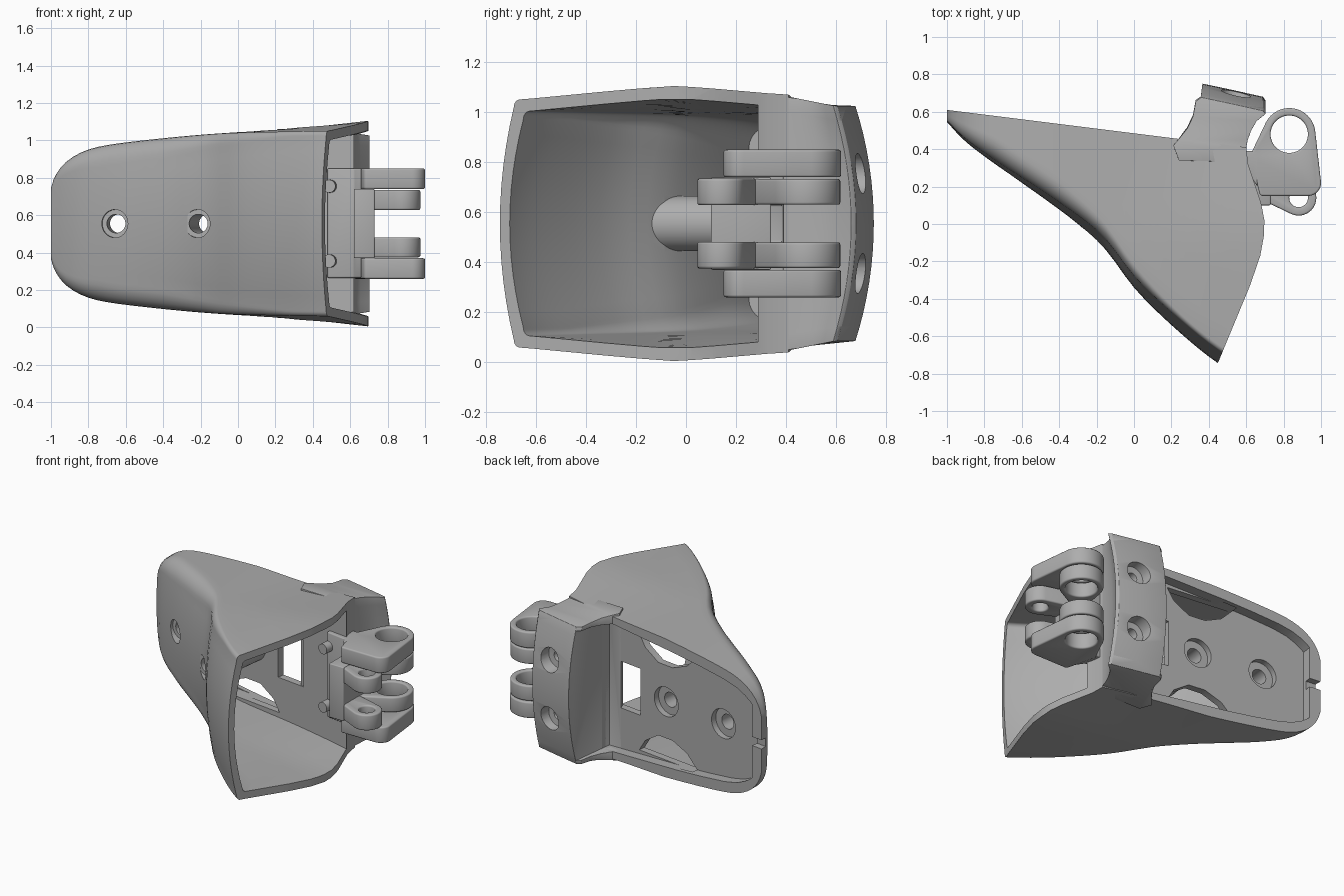
import bpy, bmesh, math
from mathutils import Matrix, Vector
from mathutils.geometry import convex_hull_2d

if "Cube" in bpy.data.objects:
    bpy.data.objects.remove(bpy.data.objects["Cube"])

grey = bpy.data.materials.new("plain grey")
grey.use_nodes = True
grey.diffuse_color = (0.42, 0.42, 0.42, 1)
grey.node_tree.nodes["Principled BSDF"].inputs["Base Color"].default_value = grey.diffuse_color

MID = 0.555                      # height of the symmetry plane
# Frame of the slanted back plane: along, up, outward
BACK = Matrix(((0.992, 0, 0.124, 0), (-0.124, 0, 0.992, 0.485), (0, 1, 0, MID), (0, 0, 0, 1)))


def loft(name, rings, matrix=Matrix()):
    """Closed solid through rings of equal point count."""
    bm = bmesh.new()
    rows = [[bm.verts.new(matrix @ Vector(p)) for p in ring] for ring in rings]
    n = len(rows[0])
    for a, b in zip(rows, rows[1:]):
        for i in range(n):
            j = (i + 1) % n
            bm.faces.new((a[i], a[j], b[j], b[i]))
    bm.faces.new(rows[0])
    bm.faces.new(rows[-1])
    bmesh.ops.recalc_face_normals(bm, faces=bm.faces)
    mesh = bpy.data.meshes.new(name)
    bm.to_mesh(mesh)
    bm.free()
    mesh.materials.append(grey)
    ob = bpy.data.objects.new(name, mesh)
    bpy.context.scene.collection.objects.link(ob)
    return ob


def prism(name, pts, lo, hi, matrix=Matrix()):
    return loft(name, [[(a, b, c) for a, b in pts] for c in (lo, hi)], matrix)


def disc(x, y, r, n=40):
    return [(x + r * math.cos(math.tau * i / n), y + r * math.sin(math.tau * i / n)) for i in range(n)]


def hull(*circles):
    pts = [p for c in circles for p in disc(*c)]
    return [pts[i] for i in convex_hull_2d([Vector(p) for p in pts])]


def box(a0, a1, b0, b1):
    return [(a0, b0), (a1, b0), (a1, b1), (a0, b1)]


def bake(ob):
    bpy.context.view_layer.update()
    mesh = bpy.data.meshes.new_from_object(ob.evaluated_get(bpy.context.evaluated_depsgraph_get()))
    ob.modifiers.clear()
    ob.data = mesh


def boolean(ob, cutters, op='DIFFERENCE', keep=False):
    for c in cutters:
        m = ob.modifiers.new("cut", 'BOOLEAN')
        m.operation, m.object, m.solver = op, c, 'EXACT'
        bake(ob)
        if not keep:
            bpy.data.objects.remove(c)


def finish(ob, bevel=0):
    if bevel:
        m = ob.modifiers.new("bevel", 'BEVEL')
        m.width, m.segments, m.limit_method = bevel, 3, 'ANGLE'
        m.angle_limit = math.radians(40)
        bake(ob)
    bpy.ops.object.select_all(action='DESELECT')
    ob.select_set(True)
    bpy.context.view_layer.objects.active = ob
    bpy.ops.object.shade_smooth_by_angle(angle=math.radians(32))


def curve(table, x):
    """Smooth interpolation of a short table of points."""
    n = len(table)

    def slope(i):
        a, b = table[max(i - 1, 0)], table[min(i + 1, n - 1)]
        return (b[1] - a[1]) / (b[0] - a[0])
    i = max(k for k in range(n - 1) if table[k][0] <= x or k == 0)
    (x0, y0), (x1, y1) = table[i], table[i + 1]
    w = x1 - x0
    t = (x - x0) / w
    return (y0 * (1 + 2 * t) * (1 - t) ** 2 + w * slope(i) * t * (1 - t) ** 2
            + y1 * t * t * (3 - 2 * t) + w * slope(i + 1) * t * t * (t - 1))


FRONT = [(-1, .545), (-.9, .44), (-.7, .29), (-.5, .15), (-.3, .0), (-.15, -.14),
         (0, -.34), (.2, -.54), (.45, -.745), (.8, -.95)]
HALF = [(-1, .19), (-.98, .25), (-.93, .32), (-.85, .375), (-.75, .41), (-.55, .44),
        (-.2, .475), (.2, .503), (.7, .55), (.8, .56)]


def section(x, t=0, inset=0):
    """Cross-section of the body: flat back, drafted sides, bulged front."""
    h, f, b = curve(HALF, x) - t, curve(FRONT, x) + t, 0.485 - 0.125 * x - inset
    depth = b - f
    bulge = 0.08 * min(1, depth / 0.6)
    r = min(max(0.03, 0.11 - 0.12 * (x + 0.4)) if x > -0.4 else 0.11, 0.45 * depth)
    front = lambda z: f + bulge * (z / h) ** 2
    yc = front(h - r) + r
    side = [(b + (yc - b) * k / 8, h) for k in range(8)]
    arc = [(yc - r * math.sin(a), h - r + r * math.cos(a)) for a in (math.pi / 12 * k for k in range(7))]
    face = [(front(z), z) for z in ((h - r) * k / 6 for k in range(5, 0, -1))]
    half = side + arc + face
    ring = half + [(f, 0)] + [(y, -z) for y, z in reversed(half)]
    fade = 0.055 * min(1, max(0, (x + 0.2) / 0.7))
    return [(x, y, MID + z * (1 - fade * abs(y + 0.05) / h)) for y, z in ring]


# Body shell with its curved open mouth
ends = [-1, -.995, -.985, -.97, -.95, -.92, -.88, -.84]
shell = loft("body_shell", [section(x) for x in ends + [-.8 + .05 * i for i in range(33)]])
mouth = prism("mouth_trim", [(-1.1, -1), (.34, -1), (.45, -.74), (.62, -.33), (.675, -.17), (.695, -.06),
                             (.697, .02), (.68, .11), (.64, .23), (.61, .32), (.6, .41), (.6, .9),
                             (-1.1, .9)], -.2, 1.4)
boolean(shell, [mouth], 'INTERSECT')

# Hollow inside, leaving the screw bosses standing
screws = [(-.626, -.315), (-.146, -.61)]
cavity = loft("cavity", [section(-.55 + .05 * i, .05, .12) for i in range(28)])
boolean(cavity, [prism("boss", disc(u, 0, .11), -1.2, .2, BACK) for u, d in screws])
boolean(shell, [cavity])

# Back recess, floor window, side slots, end notch
xs = [-.93, -.91, -.87, -.8, -.7, -.5, -.3, 0, .33]
upper = [(x, curve(HALF, x) - .07) for x in xs]
recess = prism("recess", upper + [(x, -z) for x, z in reversed(upper)], -.07, .5, BACK)
boolean(shell, [recess], keep=True)
cuts = [prism("window", box(.07, .28, -.16, .16), -.2, 0, BACK),
        prism("notch", box(-1.1, -.9, -.03, .03), -.045, .1, BACK)]
for s in (1, -1):
    slot = [(-.42, .4), (-.32, .3), (-.2, .25), (-.08, .25), (.03, .32), (.08, .4)]
    cuts.append(prism("slot", [(a, s * b) for a, b in slot], -.14, -.03, BACK))
# Screw holes with counterbores on both sides
for u, d in screws:
    cuts += [prism("bore", disc(u, 0, .05), -1.3, .2, BACK),
             prism("front_bore", disc(u, 0, .075), d - .25, d + .07, BACK),
             prism("back_bore", disc(u, 0, .1), -.11, .1, BACK)]
boolean(shell, cuts)
finish(shell)

# Mounting bridge: concave sides, bulged outer face
outline = [(.24, .34), (.21, .42), (.24, .47), (.285, .55), (.315, .64), (.33, .73), (.36, .752),
           (.53, .716), (.69, .68), (.703, .66), (.655, .605), (.625, .53), (.608, .46), (.598, .4), (.595, .33)]
rings = []
for k in range(17):
    s = k / 8 - 1
    w = [min(1, max(0, (y - .42) / .25)) for x, y in outline]
    rings.append([(x, y - .075 * s * s * q, MID + s * (.505 - .035 * q)) for (x, y), q in zip(outline, w)])
bridge = loft("mounting_bridge", rings)
boolean(bridge, [recess])
for z in (-.2, .2):
    boolean(bridge, [prism("bolt_bore", disc(.515, z, .08), .2, .5, BACK),
                     prism("bolt_hole", disc(.515, z, .035), .1, .5, BACK)])
finish(bridge, .012)

# Hinge base with bolt ends
base = prism("hinge_base", [(.47, .39), (.48, .28), (.62, .26), (.66, .2), (.67, .39)], .265, .85)
boolean(base, [prism("base_gap", box(.63, .8, .1, .5), .48, .63)])
finish(base, .008)
for z in (-.2, .2):
    finish(prism("bolt_end", disc(.515, z, .035, 24), -.2, -.1, BACK))
finish(prism("hinge_block", box(.62, .73, .1, .34), .37, .74), .006)

# Paired hinge arms: plain outer arms and two-knuckle inner arms
PIN, LINK = (.83, .48), (.88, .14)
for side, s in (("upper", 1), ("lower", -1)):
    def arm(name, pts, z0, z1, holes):
        ob = prism(f"{side}_{name}", pts, *sorted((MID + s * z0, MID + s * z1)))
        boolean(ob, [prism("pin_hole", disc(x, y, r), 0, 1.2) for x, y, r in holes])
        finish(ob, .01)
    arm("outer_arm", hull((*PIN, .14), (.93, .22, .07), (.69, .17, .02), (.64, .36, .02)),
        .185, .295, [(*PIN, .1)])
    arm("inner_knuckle", hull((*PIN, .137), (.7, .3, .04)), .075, .178, [(*PIN, .1)])
    arm("link_knuckle", hull((*LINK, .095), (.72, .2, .08)), .073, .18, [(*LINK, .05)])
